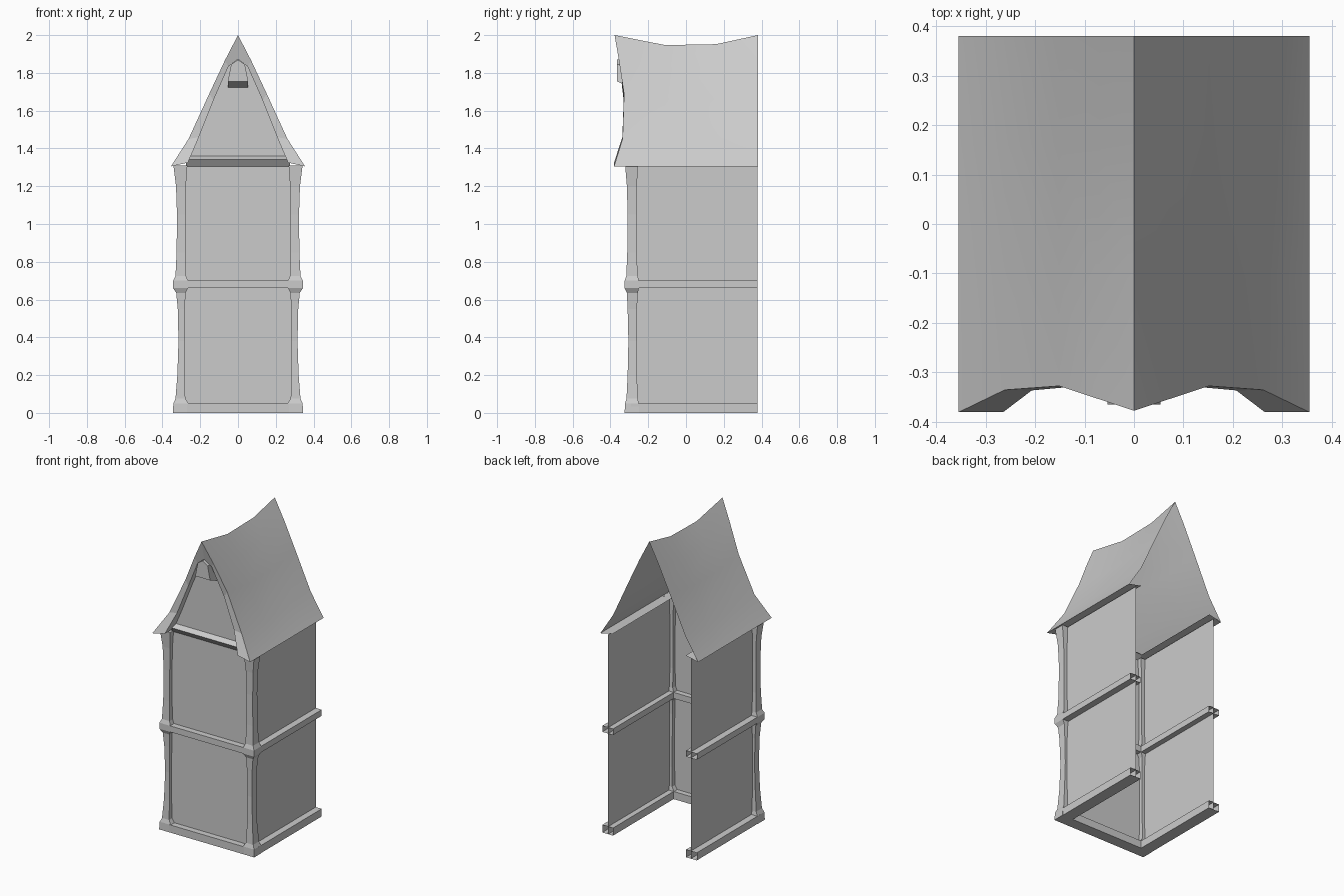
import bpy
import bmesh

if "Cube" in bpy.data.objects:
    bpy.data.objects.remove(bpy.data.objects["Cube"], do_unlink=True)

grey = bpy.data.materials.new("plain_grey")
grey.use_nodes = True
grey.diffuse_color = (0.6, 0.6, 0.6, 1)
grey.node_tree.nodes["Principled BSDF"].inputs["Base Color"].default_value = (0.6, 0.6, 0.6, 1)


def make(name, rings, closed=True, caps=False, smooth=False):
    """Skin a list of equal-length rings of points."""
    bm = bmesh.new()
    rows = [[bm.verts.new(p) for p in ring] for ring in rings]
    for a, b in zip(rows, rows[1:]):
        n = len(a)
        for i in range(n if closed else n - 1):
            j = (i + 1) % n
            bm.faces.new((a[i], a[j], b[j], b[i]))
    if caps:
        bm.faces.new(rows[0])
        bm.faces.new(rows[-1])
    bmesh.ops.recalc_face_normals(bm, faces=bm.faces[:])
    mesh = bpy.data.meshes.new(name)
    bm.to_mesh(mesh)
    bm.free()
    mesh.materials.append(grey)
    obj = bpy.data.objects.new(name, mesh)
    bpy.context.collection.objects.link(obj)
    if smooth:
        bpy.ops.object.select_all(action='DESELECT')
        obj.select_set(True)
        bpy.context.view_layer.objects.active = obj
        bpy.ops.object.shade_smooth_by_angle(angle=0.6)
    return obj


def mirrored(half):
    """Extend a right-hand outline, ending at x = 0, over to the left."""
    return half + [(-x, *rest) for x, *rest in half[-2::-1]]


BACK, WALL_X, WALL_Y, TOP = 0.378, 0.30, -0.285, 1.31

# Corner pillars: height, outer x, outer y, inner x, inner y
pillar = [
    (0.00, 0.345, -0.325, 0.262, -0.25), (0.05, 0.342, -0.323, 0.262, -0.25),
    (0.075, 0.331, -0.315, 0.279, -0.255), (0.20, 0.321, -0.309, 0.282, -0.26),
    (0.38, 0.315, -0.305, 0.282, -0.26), (0.55, 0.319, -0.309, 0.281, -0.26),
    (0.635, 0.327, -0.313, 0.278, -0.255), (0.66, 0.343, -0.325, 0.265, -0.25),
    (0.70, 0.343, -0.325, 0.265, -0.25), (0.725, 0.331, -0.316, 0.275, -0.255),
    (0.85, 0.325, -0.311, 0.279, -0.262), (1.05, 0.323, -0.309, 0.279, -0.262),
    (1.20, 0.328, -0.313, 0.276, -0.26), (TOP, 0.342, -0.322, 0.268, -0.255)]
for side, s in (("left", 1), ("right", -1)):
    make(side + "_pillar",
         [[(s * ox, oy, z), (s * ox, iy, z), (s * ix, iy, z), (s * ix, oy, z)]
          for z, ox, oy, ix, iy in pillar], caps=True)
    # Thin side wall, open rails running to the back
    make(side + "_wall", [[(s * WALL_X, y, z) for z in (0, TOP)]
                          for y in (WALL_Y, BACK)], closed=False)
    for label, low, high in (("base", 0, 0.05), ("middle", 0.66, 0.70)):
        make(f"{side}_{label}_rail",
             [[(s * x, y, z) for x, z in ((0.343, low), (0.343, high), (0.265, high), (0.265, low))]
              for y in (-0.29, BACK)])

# Front wall and its rails
make("front_wall", [[(x, WALL_Y, z) for z in (0, TOP)]
                    for x in (-WALL_X, WALL_X)], closed=False)
for label, low, high in (("base", 0, 0.05), ("middle", 0.66, 0.70)):
    make(f"front_{label}_rail",
         [[(x, y, z) for y, z in ((-0.325, low), (-0.325, high), (-0.25, high), (-0.25, low))]
          for x in (-0.27, 0.27)])
make("gable_sill", [[(x, y, z) for y, z in ((-0.29, 1.305), (-0.318, 1.342), (-0.285, 1.36), (-0.25, 1.33))]
                    for x in (-0.275, 0.275)])

# Roof skin: swept outline with a sagging ridge and a curved front edge
outer = mirrored([(0.355, -0.381, 1.305), (0.262, -0.336, 1.45), (0.152, -0.328, 1.69),
                  (0.07, -0.355, 1.865), (0.0, -0.378, 2.0)])


def roof_ring(y, sag):
    return [(x, y, z - sag * (z - 1.305) / 0.695) for x, _, z in outer]


make("roof", [outer, roof_ring(-0.11, 0.053), roof_ring(0.16, 0.048), roof_ring(0.381, 0)],
     closed=False, smooth=True)

# Front rim of the roof and its return to the gable
inner = mirrored([(0.265, -0.381, 1.325), (0.207, -0.337, 1.46), (0.13, -0.33, 1.655),
                  (0.05, -0.345, 1.835), (0.0, -0.35, 1.872)])
make("roof_rim", [outer, inner], closed=False)
make("roof_return", [inner, [(x, WALL_Y, z) for x, _, z in inner]], closed=False)
make("gable_wall", [[(x, WALL_Y, z) for x, _, z in inner],
                    [(x, WALL_Y, 1.30) for x, _, z in inner]], closed=False)

# Underside of the eaves
for side, s in (("left", 1), ("right", -1)):
    make(side + "_eave", [[(s * x, y, z) for x, z in ((0.355, 1.305), (0.265, 1.325))]
                          for y in (-0.381, 0.381)], closed=False)

# Beam end under the ridge
make("ridge_beam_end",
     [[(-0.054, y, low), (0.054, y, low), (0.036, y, 1.845), (0, y, 1.87), (-0.036, y, 1.845)]
      for y, low in ((-0.366, 1.755), (WALL_Y, 1.722))], caps=True)
